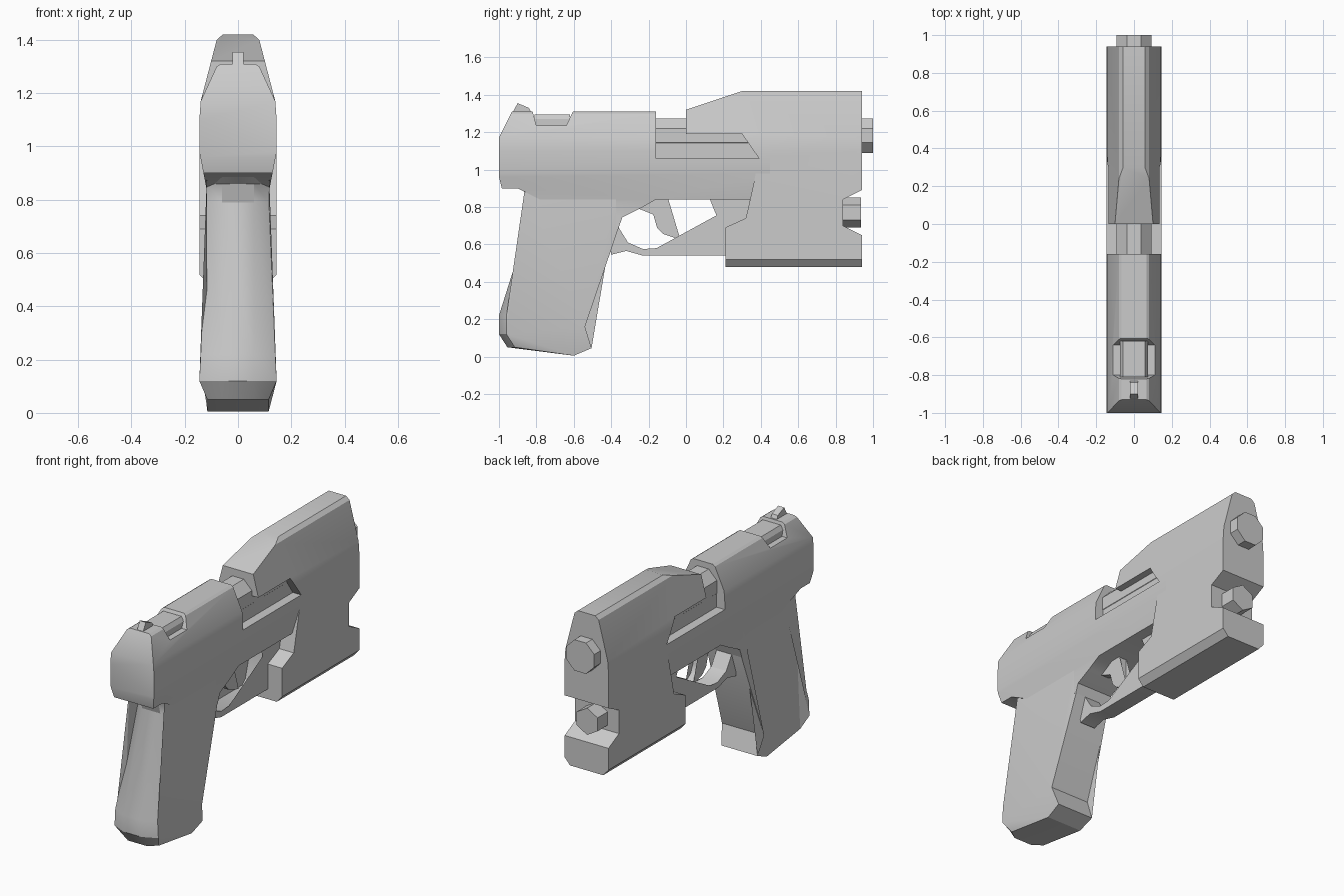
import bpy, bmesh, math
from mathutils import Matrix

if "Cube" in bpy.data.objects:
    bpy.data.objects.remove(bpy.data.objects["Cube"])

GREY = (0.6, 0.6, 0.6, 1)
metal = bpy.data.materials.new("plain_grey")
metal.use_nodes = True
metal.diffuse_color = GREY
metal.node_tree.nodes["Principled BSDF"].inputs["Base Color"].default_value = GREY


def finish(name, bm):
    bmesh.ops.recalc_face_normals(bm, faces=bm.faces)
    mesh = bpy.data.meshes.new(name)
    bm.to_mesh(mesh)
    bm.free()
    obj = bpy.data.objects.new(name, mesh)
    bpy.context.collection.objects.link(obj)
    mesh.materials.append(metal)
    return obj


def loft(name, rings):
    """Skin matching rings of points and cap both ends."""
    bm = bmesh.new()
    loops = [[bm.verts.new(p) for p in ring] for ring in rings]
    for a, b in zip(loops, loops[1:]):
        for i in range(len(a)):
            j = (i + 1) % len(a)
            bm.faces.new((a[i], a[j], b[j], b[i]))
    caps = [bm.faces.new(loops[0]), bm.faces.new(loops[-1])]
    bmesh.ops.triangulate(bm, faces=caps)
    return finish(name, bm)


def slab(name, profile, half):
    """Side outline (y, z) extruded across x."""
    return loft(name, [[(x, y, z) for y, z in profile] for x in (-half, half)])


def shaped_slab(name, profile, section):
    """Side outline trimmed to a mirrored front outline (x, z)."""
    obj = slab(name, profile, 0.3)
    outline = section + [(-x, z) for x, z in reversed(section)]
    cutter = loft("cutter", [[(x, y, z) for x, z in outline] for y in (-1.5, 1.5)])
    cutter.hide_render = True
    mod = obj.modifiers.new("trim", 'BOOLEAN')
    mod.operation, mod.solver, mod.object = 'INTERSECT', 'EXACT', cutter
    trimmed = obj.evaluated_get(bpy.context.evaluated_depsgraph_get())
    obj.data = bpy.data.meshes.new_from_object(trimmed)
    obj.modifiers.clear()
    bpy.data.objects.remove(cutter)
    return obj


def rod(name, sides, radius, y0, y1, z, turn):
    """Faceted cylinder along y."""
    bm = bmesh.new()
    place = (Matrix.Translation((0, (y0 + y1) / 2, z))
             @ Matrix.Rotation(math.pi / 2, 4, 'X') @ Matrix.Rotation(turn, 4, 'Z'))
    bmesh.ops.create_cone(bm, cap_ends=True, segments=sides, radius1=radius,
                          radius2=radius, depth=y1 - y0, matrix=place)
    return finish(name, bm)


parts = []

# Slide and frame, with the port notch and the open front step
parts.append(shaped_slab("slide_and_frame", [
    (-1, .96), (-.985, .9), (-.9, .9), (-.7, .8), (-.36, .69), (-.34, .745),
    (-.24, .795), (-.16, .84), (.45, .84), (.45, 1.06), (-.16, 1.06),
    (-.16, 1.31), (-.605, 1.31), (-.64, 1.235), (-.8, 1.235), (-.82, 1.31),
    (-.93, 1.31), (-1, 1.17)],
    [(.035, 1.33), (.08, 1.3), (.14, 1.17), (.145, 1.1), (.145, .98),
     (.118, .84), (.118, .5)]))

# Front shell: hood, lower housing and lamp notch
parts.append(shaped_slab("front_shell", [
    (0, 1.19), (0, 1.32), (.3, 1.42), (.94, 1.42), (.94, .89), (.84, .84),
    (.84, .7), (.94, .65), (.94, .48), (.21, .48), (.21, .69), (.32, .74),
    (.365, .94), (.39, 1.06), (.3, 1.19)],
    [(.035, 1.44), (.08, 1.4), (.14, 1.17), (.145, 1.1), (.145, .52),
     (.075, .44)]))

# Grip: y, z, rear chamfer depth, half width
grip = [(-.9, .91, .04, .116), (-.84, .86, .04, .116), (-.82, .79, .04, .116),
        (-1, .22, .04, .14), (-1, .12, .04, .145), (-.955, .05, .04, .115),
        (-.6, .005, 0, .115), (-.505, .045, 0, .12), (-.54, .16, 0, .14),
        (-.36, .69, 0, .116), (-.36, .91, 0, .116)]
core = [[(s * .06, y, z) for y, z, c, w in grip] for s in (-1, 1)]
side = [[(s * w, y + c, z) for y, z, c, w in grip] for s in (-1, 1)]
parts.append(loft("grip", [side[0], core[0], core[1], side[1]]))

# Trigger guard and trigger
parts.append(slab("trigger_guard", [
    (-.4, .545), (-.32, .565), (-.23, .54), (.25, .54), (.34, .74), (.34, .86),
    (.12, .86), (.14, .84), (.185, .8), (.19, .77), (.14, .6), (.11, .575),
    (-.23, .575), (-.31, .61), (-.36, .69), (-.42, .69)], .05))
parts.append(slab("trigger", [
    (-.25, .79), (-.175, .76), (-.155, .69), (-.12, .655), (-.03, .625),
    (-.08, .665), (-.1, .71), (-.1, .86), (-.16, .86)], .025))

# Barrel, port block and lamp
parts.append(rod("barrel", 8, .1, -.2, 1, 1.182, math.pi / 8))
parts.append(slab("barrel_bed", [(-.2, 1.03), (.45, 1.03), (.45, 1.18), (-.2, 1.18)], .09))
parts.append(rod("lamp", 6, .08, .8, .935, .77, 0))
parts.append(shaped_slab("port_block", [
    (-.81, 1.2), (-.62, 1.2), (-.62, 1.295), (-.81, 1.295)],
    [(.05, 1.31), (.075, 1.27), (.075, 1.1)]))

# Rear sight
parts.append(slab("rear_sight", [
    (-.93, 1.3), (-.9, 1.355), (-.84, 1.33), (-.815, 1.28), (-.9, 1.27)], .02))

# Soft shading with crisp edges
bpy.ops.object.select_all(action='DESELECT')
for part in parts:
    part.select_set(True)
bpy.context.view_layer.objects.active = parts[0]
bpy.ops.object.shade_smooth_by_angle(angle=math.radians(30))
